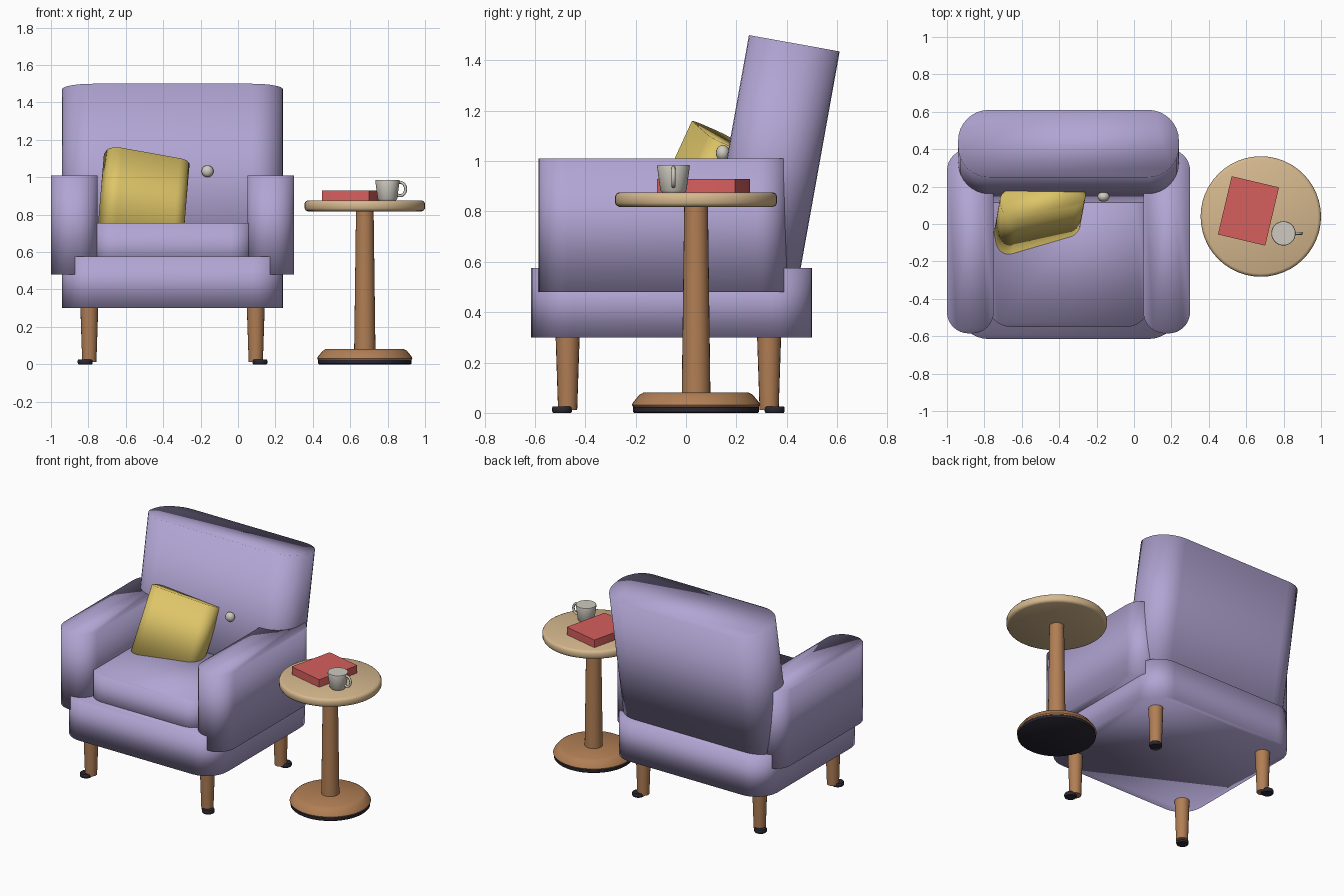
import bpy, bmesh
from math import sin, cos, pi, radians
from mathutils import Matrix

if "Cube" in bpy.data.objects:
    bpy.data.objects.remove(bpy.data.objects["Cube"], do_unlink=True)


def material(name, rgb):
    m = bpy.data.materials.new(name)
    m.use_nodes = True
    m.diffuse_color = (*rgb, 1)
    m.node_tree.nodes["Principled BSDF"].inputs["Base Color"].default_value = (*rgb, 1)
    return m


LILAC = material("lilac_fabric", (0.44, 0.375, 0.65))
MUSTARD = material("mustard_fabric", (0.73, 0.56, 0.14))
WOOD = material("brown_wood", (0.44, 0.21, 0.09))
PALE = material("pale_wood", (0.67, 0.48, 0.27))
RED = material("red_cover", (0.67, 0.115, 0.11))
CREAM = material("cream_ceramic", (0.62, 0.59, 0.53))
DARK = material("dark_rubber", (0.023, 0.02, 0.032))


def finish(name, bm, mat, loc, rot=(0, 0, 0), sharp=None):
    """Turn a bmesh into a placed, smooth-shaded object."""
    bmesh.ops.recalc_face_normals(bm, faces=bm.faces)
    me = bpy.data.meshes.new(name)
    bm.to_mesh(me)
    bm.free()
    for p in me.polygons:
        p.use_smooth = True
    if sharp:
        me.set_sharp_from_angle(angle=radians(sharp))
    me.materials.append(mat)
    ob = bpy.data.objects.new(name, me)
    ob.location = loc
    ob.rotation_euler = [radians(a) for a in rot]
    bpy.context.collection.objects.link(ob)
    return ob


def block(name, size, radius, mat, loc, rot=(0, 0, 0), sharp=None, steps=8):
    """Block centred on loc with rounded vertical edges."""
    w, d, h = (s / 2 for s in size)
    bm = bmesh.new()
    ring = []
    for k, (sx, sy) in enumerate(((1, 1), (-1, 1), (-1, -1), (1, -1))):
        for i in range(steps + 1):
            a = (k + i / steps) * pi / 2
            ring.append(bm.verts.new((sx * (w - radius) + radius * cos(a),
                                      sy * (d - radius) + radius * sin(a), -h)))
    face = bm.faces.new(ring)
    top = bmesh.ops.extrude_face_region(bm, geom=[face], use_keep_orig=True)["geom"]
    bmesh.ops.translate(bm, vec=(0, 0, 2 * h),
                        verts=[v for v in top if isinstance(v, bmesh.types.BMVert)])
    return finish(name, bm, mat, loc, rot, sharp)


def turned(name, profile, mat, x, y, sides=32):
    """Solid of revolution from (radius, z) points, closed at both ends."""
    bm = bmesh.new()
    rings = [[bm.verts.new((r * cos(2 * pi * i / sides), r * sin(2 * pi * i / sides), z))
              for i in range(sides)] for r, z in profile]
    for a, b in zip(rings, rings[1:]):
        for i in range(sides):
            j = (i + 1) % sides
            bm.faces.new((a[i], a[j], b[j], b[i]))
    bm.faces.new(rings[0])
    bm.faces.new(rings[-1])
    return finish(name, bm, mat, (x, y, 0), sharp=40)


# Armchair body
CX = -0.35
block("chair_base", (1.18, 1.115, 0.275), 0.16, LILAC, (CX, -0.057, 0.4375))
block("seat_cushion", (0.86, 0.9, 0.255), 0.12, LILAC, (CX, -0.10, 0.6275))
for side, s in (("left", 1), ("right", -1)):
    block(side + "_arm", (0.25, 0.985, 0.53), 0.115, LILAC, (CX + s * 0.525, -0.0925, 0.745))

# Reclined backrest, placed from the middle of its top edge
TILT, LENGTH = 10.2, 0.98
t = radians(TILT)
block("backrest", (1.18, 0.366, LENGTH), 0.165, LILAC,
      (CX, 0.43 - sin(t) * LENGTH / 2, 1.4675 - cos(t) * LENGTH / 2), (-TILT, 0, 0))

# Backrest buttons
for i, dx in enumerate((-0.187, 0, 0.187)):
    bm = bmesh.new()
    bmesh.ops.create_uvsphere(bm, u_segments=16, v_segments=10, radius=0.032)
    bmesh.ops.scale(bm, vec=(1, 0.85, 1), verts=bm.verts)
    finish(f"back_button_{i + 1}", bm, CREAM, (CX + dx, 0.146, 1.032))

# Loose cushion leaning in the corner
block("throw_pillow", (0.46, 0.18, 0.445), 0.07, MUSTARD, (-0.505, 0.045, 0.893), (-23, 10, 12))

# Legs with offset floor pads
for side, s in (("left", 1), ("right", -1)):
    for end, y, out in (("front", -0.47, -1), ("back", 0.33, 1)):
        turned(f"{end}_{side}_leg", [(0.038, 0.012), (0.048, 0.31)], WOOD, CX + s * 0.445, y, 20)
        turned(f"{end}_{side}_foot", [(0.036, 0), (0.04, 0.006), (0.04, 0.02), (0.036, 0.026)],
               DARK, CX + s * 0.467, y + out * 0.022, 20)

# Side table
TX, TY = 0.678, 0.04
turned("table_pad", [(0.245, 0), (0.25, 0.004), (0.25, 0.022), (0.245, 0.026)], DARK, TX, TY, 40)
turned("table_foot", [(0.25, 0.024), (0.255, 0.032), (0.25, 0.042), (0.225, 0.072), (0.208, 0.081)],
       WOOD, TX, TY, 40)
turned("table_post", [(0.057, 0.07), (0.047, 0.83)], WOOD, TX, TY, 24)
turned("table_top", [(0.305, 0.818), (0.316, 0.823), (0.322, 0.834), (0.322, 0.86),
                     (0.316, 0.871), (0.305, 0.876)], PALE, TX, TY, 48)

# Book
block("book", (0.26, 0.32, 0.053), 0.004, RED, (0.612, 0.07, 0.902), (0, 0, -13.3), 30, 2)

# Cup and handle
turned("cup", [(0.046, 0.876), (0.052, 0.884), (0.065, 0.978), (0.063, 0.985)], CREAM, 0.799, -0.05)
bm = bmesh.new()
N, M = 24, 8
grid = [[bm.verts.new(((0.03 + 0.008 * cos(b)) * cos(a), 0.008 * sin(b),
                       (0.036 + 0.008 * cos(b)) * sin(a)))
         for b in (2 * pi * j / M for j in range(M))] for a in (2 * pi * i / N for i in range(N))]
for i in range(N):
    for j in range(M):
        k, l = (i + 1) % N, (j + 1) % M
        bm.faces.new((grid[i][j], grid[k][j], grid[k][l], grid[i][l]))
finish("cup_handle", bm, CREAM, (0.866, -0.05, 0.937))
